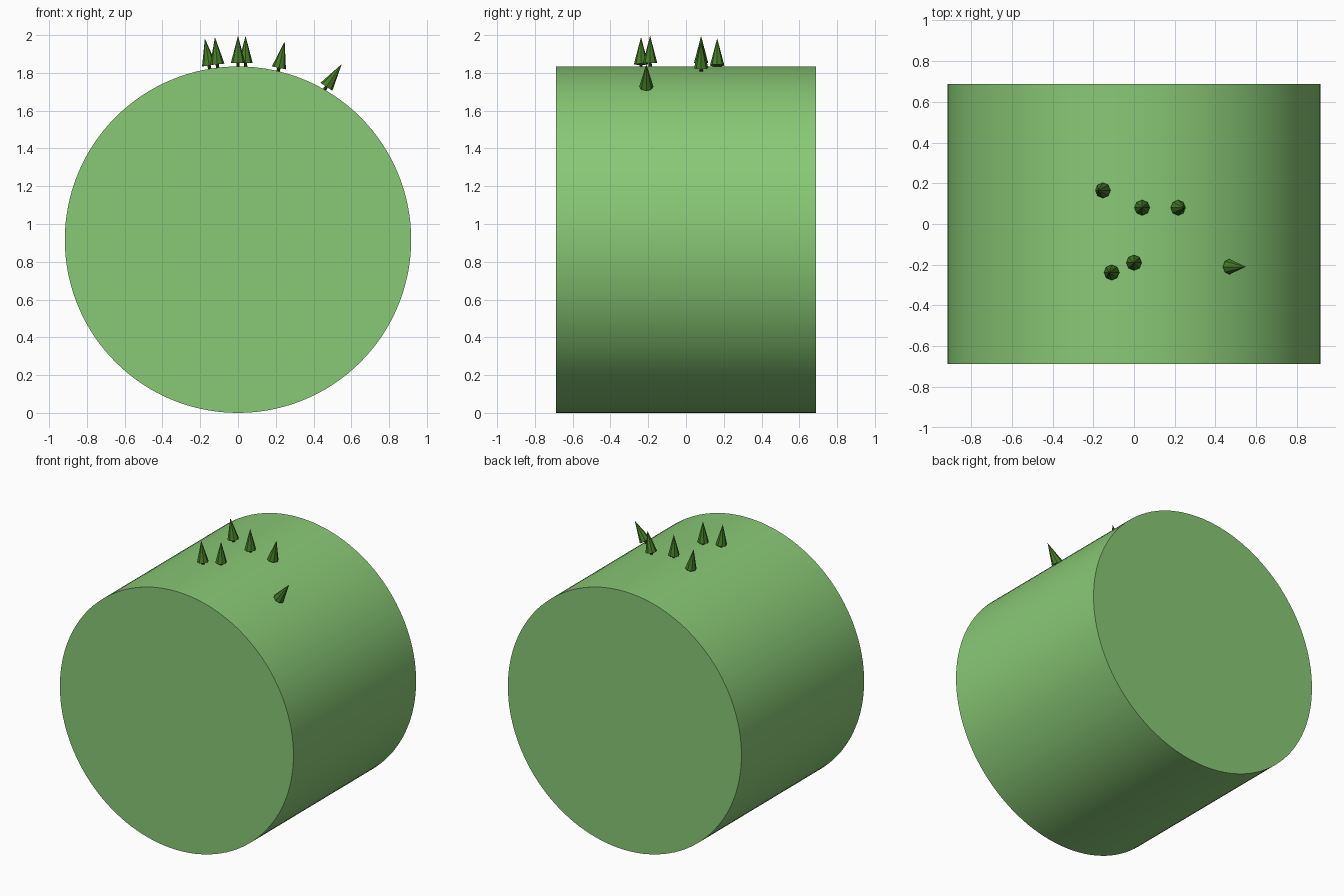
import bpy, math
from mathutils import Matrix, Vector

if "Cube" in bpy.data.objects:
    bpy.data.objects.remove(bpy.data.objects["Cube"])


def material(name, rgb):
    m = bpy.data.materials.new(name)
    m.diffuse_color = (*rgb, 1)
    m.use_nodes = True
    m.node_tree.nodes["Principled BSDF"].inputs["Base Color"].default_value = m.diffuse_color
    return m


grass = material("grass", (0.25, 0.58, 0.18))
leaf = material("leaf", (0.06, 0.20, 0.02))
bark = material("bark", (0.06, 0.035, 0.015))

R = 0.917

# Rolling hill: cylinder lying along y
bpy.ops.mesh.primitive_cylinder_add(vertices=128, radius=R, depth=1.376,
                                    location=(0, 0, R), rotation=(math.pi / 2, 0, 0))
hill = bpy.context.object
hill.name = "round_ground"
hill.data.materials.append(grass)
bpy.ops.object.shade_smooth_by_angle(angle=math.radians(30))


def cone(name, r1, r2, z1, z2, place, mat):
    bpy.ops.mesh.primitive_cone_add(vertices=8, radius1=r1, radius2=r2, depth=z2 - z1)
    ob = bpy.context.object
    ob.name = name
    ob.matrix_world = place @ Matrix.Translation((0, 0, (z1 + z2) / 2))
    ob.data.materials.append(mat)


# Trees: x, y of the foot and lean towards +x in degrees
trees = [(-0.15, 0.165, -9), (0.04, 0.08, 0), (0.213, 0.08, 12),
         (-0.108, -0.238, -5), (0.0, -0.19, 0), (0.458, -0.21, 34)]
for i, (x, y, lean) in enumerate(trees, 1):
    foot = Vector((x, y, R + math.sqrt(R * R - x * x)))
    place = Matrix.Translation(foot) @ Matrix.Rotation(math.radians(lean), 4, 'Y')
    cone(f"trunk_{i}", 0.01, 0.008, -0.02, 0.03, place, bark)
    cone(f"foliage_{i}", 0.038, 0.0, 0.018, 0.163, place, leaf)
